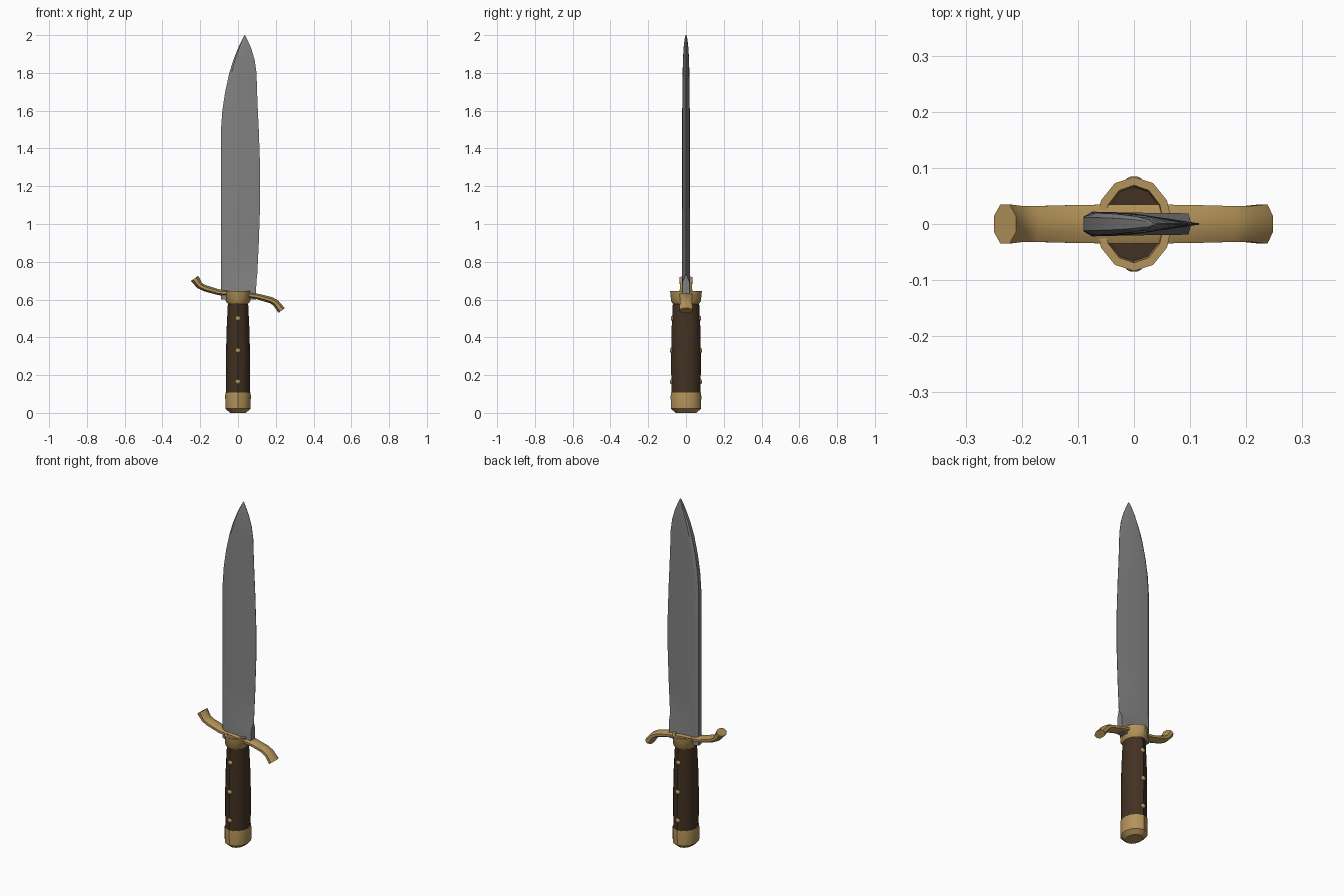
import bpy, math
from mathutils import Vector

cube = bpy.data.objects.get("Cube")
if cube:
    bpy.data.objects.remove(cube)


def material(name, color):
    m = bpy.data.materials.new(name)
    m.use_nodes = True
    m.diffuse_color = (*color, 1)
    m.node_tree.nodes["Principled BSDF"].inputs["Base Color"].default_value = (*color, 1)
    return m


steel = material("steel", (0.23, 0.23, 0.23))
brass = material("brass", (0.45, 0.29, 0.10))
wood = material("dark wood", (0.055, 0.031, 0.016))


def loft(name, rings, mat, angle=35):
    """Skin a list of equal-sized point rings and cap both ends."""
    n = len(rings[0])
    verts = [p for ring in rings for p in ring]
    faces = [(r * n + i, r * n + (i + 1) % n, (r + 1) * n + (i + 1) % n, (r + 1) * n + i)
             for r in range(len(rings) - 1) for i in range(n)]
    faces += [tuple(reversed(range(n))), tuple(range(len(verts) - n, len(verts)))]
    mesh = bpy.data.meshes.new(name)
    mesh.from_pydata(verts, [], faces)
    mesh.materials.append(mat)
    obj = bpy.data.objects.new(name, mesh)
    bpy.context.collection.objects.link(obj)
    bpy.ops.object.select_all(action='DESELECT')
    obj.select_set(True)
    bpy.context.view_layer.objects.active = obj
    bpy.ops.object.mode_set(mode='EDIT')
    bpy.ops.mesh.select_all(action='SELECT')
    bpy.ops.mesh.normals_make_consistent(inside=False)
    bpy.ops.object.mode_set(mode='OBJECT')
    bpy.ops.object.shade_smooth_by_angle(angle=math.radians(angle))
    return obj


def oval(z, rx, ry, sides=12):
    turn = 2 * math.pi / sides
    return [(rx * math.cos(i * turn), ry * math.sin(i * turn), z) for i in range(sides)]


# Handle: oval wooden grip, solid pommel, open collar
loft("grip", [oval(z, rx, ry) for z, rx, ry in
              [(0.08, 0.063, 0.077), (0.3, 0.064, 0.079), (0.45, 0.06, 0.076), (0.615, 0.052, 0.068)]], wood)
loft("pommel", [oval(z, rx, ry) for z, rx, ry in
                [(0, 0.042, 0.054), (0.022, 0.066, 0.08), (0.09, 0.068, 0.081), (0.108, 0.066, 0.079)]], brass)
loft("collar", [oval(z, rx, ry) for z, rx, ry in
                [(0.612, 0.05, 0.066), (0.575, 0.052, 0.068), (0.592, 0.065, 0.079),
                 (0.645, 0.068, 0.084), (0.645, 0.053, 0.069), (0.612, 0.05, 0.066)]], brass)

# Crossguard: eight-sided bar swept along an S curve, flared at the tips
path = [(-0.23, 0.712, 0.024, 0.035), (-0.203, 0.674, 0.018, 0.032), (-0.175, 0.66, 0.017, 0.032),
        (-0.1, 0.638, 0.015, 0.034), (0, 0.631, 0.015, 0.035), (0.1, 0.617, 0.015, 0.034),
        (0.175, 0.597, 0.017, 0.032), (0.2, 0.582, 0.018, 0.032), (0.231, 0.542, 0.021, 0.035)]
rings = []
for i, (x, z, thick, deep) in enumerate(path):
    a, b = path[max(i - 1, 0)], path[min(i + 1, len(path) - 1)]
    d = Vector((b[0] - a[0], 0, b[1] - a[1])).normalized()
    up = Vector((-d.z, 0, d.x))
    ring = []
    for k in range(8):
        t = math.pi / 8 + k * math.pi / 4
        s = 1 / math.cos(math.pi / 8)
        ring.append(Vector((x, deep * s * math.cos(t), z)) + up * thick * s * math.sin(t))
    rings.append(ring)
loft("crossguard", rings, brass, 50)

# Blade: thick chamfered spine on one side, tapering to a cutting edge.
# Each station: height, spine x, edge x, half thickness, half thickness at edge
stations = [(0.6, -0.09, 0.095, 0.022, 0.019), (0.69, -0.09, 0.097, 0.022, 0.019),
            (0.735, -0.09, 0.102, 0.022, 0.001), (0.9, -0.09, 0.11, 0.022, 0.001),
            (1.1, -0.09, 0.117, 0.021, 0.001), (1.3, -0.09, 0.117, 0.021, 0.001),
            (1.5, -0.09, 0.11, 0.02, 0.001), (1.6, -0.083, 0.105, 0.02, 0.001),
            (1.7, -0.068, 0.101, 0.019, 0.001), (1.8, -0.046, 0.098, 0.018, 0.001),
            (1.87, -0.024, 0.088, 0.016, 0.001), (1.93, 0, 0.07, 0.013, 0.001),
            (1.975, 0.021, 0.05, 0.008, 0.001), (2, 0.034, 0.038, 0.002, 0.001)]
rings = []
for z, spine, edge, half, tip in stations:
    w = edge - spine
    side = [(spine, half * 0.6), (spine + w * 0.08, half), (spine + w * 0.4, half * 0.93), (edge, tip)]
    rings.append([(x, y, z) for x, y in side] + [(x, -y, z) for x, y in reversed(side)])
loft("blade", rings, steel, 25)

# Rivets: three low domes on each side of the grip
for s, label in ((-1, "front"), (1, "back")):
    for n, (z, y) in enumerate(((0.165, 0.078), (0.33, 0.079), (0.5, 0.074))):
        rings = [[(r * math.cos(k * math.pi / 4), s * (y + dy), z + r * math.sin(k * math.pi / 4))
                  for k in range(8)] for r, dy in ((0.015, -0.008), (0.013, 0.002), (0.006, 0.006))]
        loft(f"rivet_{label}_{n + 1}", rings, brass, 50)
